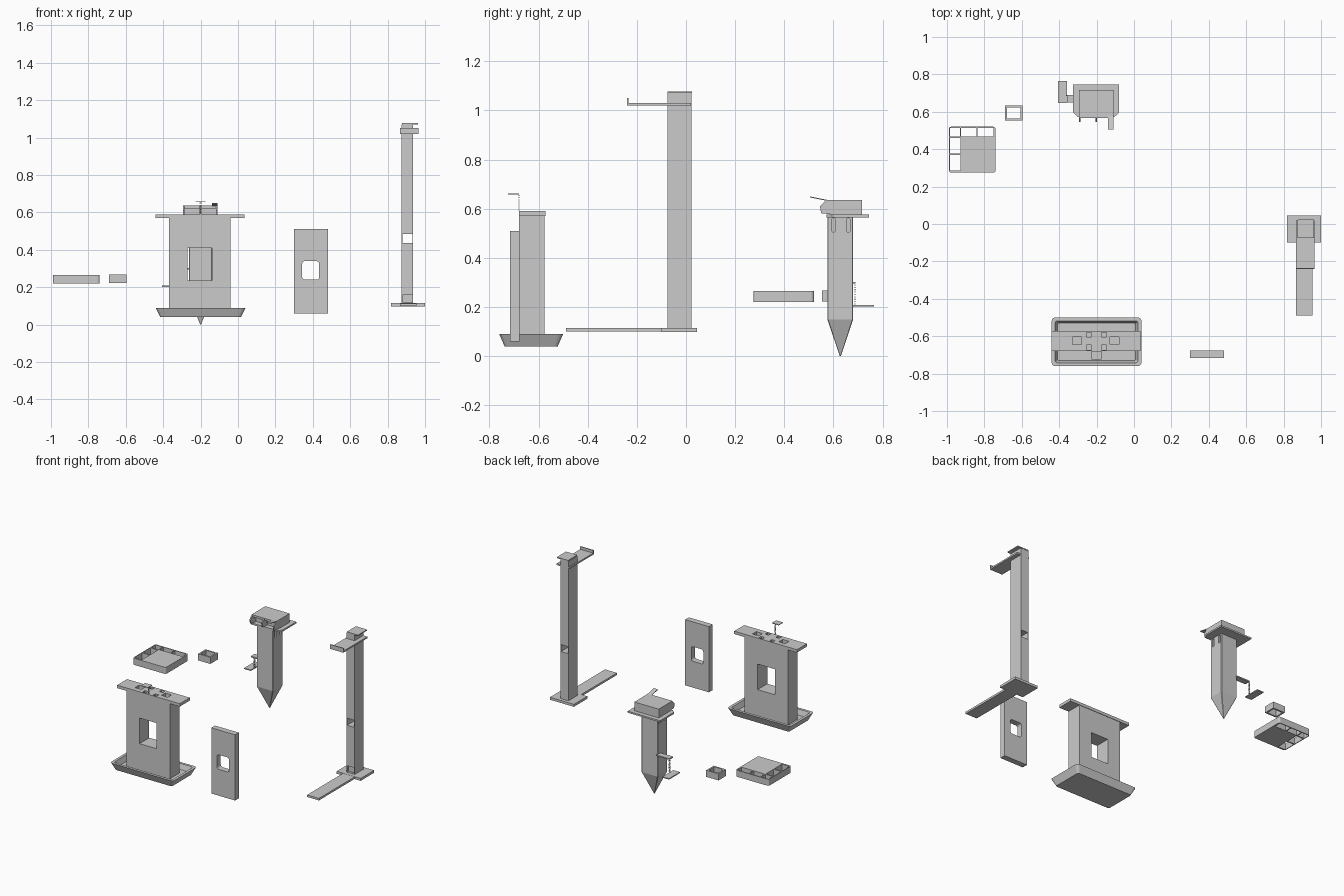
import bpy, bmesh, math
from mathutils import Vector

cube = bpy.data.objects.get("Cube")
if cube:
    bpy.data.objects.remove(cube, do_unlink=True)

grey = bpy.data.materials.new("light_grey")
grey.use_nodes = True
grey.diffuse_color = (0.6, 0.6, 0.6, 1)
grey.node_tree.nodes["Principled BSDF"].inputs["Base Color"].default_value = (0.6, 0.6, 0.6, 1)


def finish(name, bm):
    bmesh.ops.recalc_face_normals(bm, faces=bm.faces)
    mesh = bpy.data.meshes.new(name)
    bm.to_mesh(mesh)
    bm.free()
    mesh.materials.append(grey)
    obj = bpy.data.objects.new(name, mesh)
    bpy.context.collection.objects.link(obj)
    return obj


def box(name, x, y, z):
    """Box from (low, high) ranges on each axis."""
    bm = bmesh.new()
    bmesh.ops.create_cube(bm, size=1)
    for v in bm.verts:
        v.co = Vector([(a + b) / 2 + c * (b - a) for (a, b), c in zip((x, y, z), v.co)])
    return finish(name, bm)


def prism(name, points, axis, low, high):
    """Extrude a 2D outline along one axis."""
    bm = bmesh.new()
    ring = []
    for p in points:
        co = list(p)
        co.insert(axis, low)
        ring.append(bm.verts.new(co))
    face = bm.faces.new(ring)
    geo = bmesh.ops.extrude_face_region(bm, geom=[face])["geom"]
    move = Vector([high - low if i == axis else 0 for i in range(3)])
    bmesh.ops.translate(bm, vec=move, verts=[g for g in geo if isinstance(g, bmesh.types.BMVert)])
    return finish(name, bm)


def rounded(x, y, r, steps=3):
    """Outline of a rectangle with rounded corners."""
    corners = [(x[1] - r, y[1] - r), (x[0] + r, y[1] - r), (x[0] + r, y[0] + r), (x[1] - r, y[0] + r)]
    out = []
    for i, (cx, cy) in enumerate(corners):
        for k in range(steps + 1):
            a = math.pi / 2 * (i + k / steps)
            out.append((cx + r * math.cos(a), cy + r * math.sin(a)))
    return out


def loft(name, rings):
    """Skin a list of (outline, z) rings and cap both ends."""
    bm = bmesh.new()
    loops = [[bm.verts.new((px, py, z)) for px, py in pts] for pts, z in rings]
    n = len(loops[0])
    for a, b in zip(loops, loops[1:]):
        for i in range(n):
            bm.faces.new((a[i], a[(i + 1) % n], b[(i + 1) % n], b[i]))
    bm.faces.new(loops[0])
    bm.faces.new(loops[-1])
    return finish(name, bm)


def cut(target, *cutters):
    for cutter in cutters:
        cutter.hide_render = True
        mod = target.modifiers.new("cut", 'BOOLEAN')
        mod.operation = 'DIFFERENCE'
        mod.solver = 'EXACT'
        mod.object = cutter
        bpy.context.view_layer.objects.active = target
        bpy.ops.object.modifier_apply(modifier=mod.name)
        bpy.data.objects.remove(cutter, do_unlink=True)


def dashes(name, x, y, low, high, count):
    """Broken vertical line of thin links."""
    step = (high - low) / count
    for i in range(count):
        z = low + i * step
        box(f"{name}_{i + 1}", (x - 0.006, x + 0.006), (y - 0.002, y + 0.002), (z, z + step * 0.5))


def frame_rect(dx0, dy):
    return (-0.44 + dx0, 0.04 - dx0), (-0.76 + dy, -0.50 - dy)


# Wide housing: flared tray, windowed body and slotted top plate
loft("housing_tray", [
    (rounded(*frame_rect(0.025, 0.022), 0.012), 0.04),
    (rounded(*frame_rect(0, 0), 0.018), 0.09),
    (rounded(*frame_rect(0.018, 0.018), 0.012), 0.09),
    (rounded(*frame_rect(0.032, 0.03), 0.008), 0.055)])
body = box("housing_body", (-0.37, -0.04), (-0.68, -0.575), (0.05, 0.575))
cut(body, box("window_cutter", (-0.27, -0.14), (-0.8, -0.4), (0.235, 0.41)))
plate = box("housing_top_plate", (-0.44, 0.035), (-0.68, -0.572), (0.57, 0.59))
for side in (-1, 1):
    x = -0.205 + side * 0.10
    slots = [box("slot", (x - 0.024, x + 0.024), (-0.645, -0.603), (0.54, 0.6))]
    x = -0.2 + side * 0.04
    for y in (-0.66, -0.592):
        slots.append(box("slot", (x - 0.013, x + 0.013), (y - 0.013, y + 0.013), (0.54, 0.6)))
    for s in slots:
        twin = s.copy()
        bpy.context.collection.objects.link(twin)
        cut(body, twin)
        cut(plate, s)
box("housing_flag", (-0.227, -0.175), (-0.725, -0.68), (0.658, 0.662))
dashes("housing_flag_link", -0.2, -0.68, 0.59, 0.66, 9)

# Flat panel with an arched window
panel = box("panel", (0.30, 0.48), (-0.717, -0.677), (0.06, 0.51))
cut(panel, prism("arch", rounded((0.343, 0.434), (0.24, 0.34), 0.015), 1, -0.8, -0.6))

# Tall column with base, foot, bracket and cap
column = box("column", (0.875, 0.936), (-0.075, 0.022), (0.11, 1.07))
cut(column,
    box("slot", (0.879, 0.932), (-0.2, 0.2), (0.437, 0.485)),
    box("slot", (0.881, 0.932), (-0.2, -0.06), (0.117, 0.16)))
box("column_base", (0.818, 1.0), (-0.1, 0.045), (0.098, 0.115))
box("column_foot", (0.865, 0.955), (-0.488, -0.098), (0.1, 0.114))
box("column_bracket", (0.867, 0.966), (-0.24, 0.02), (1.02, 1.031))
box("column_bracket_lip", (0.867, 0.966), (-0.24, -0.234), (1.03, 1.05))
box("column_cap", (0.877, 0.962), (-0.075, 0.024), (1.07, 1.077))

# Pointed tower
tower_x, tower_y = (-0.262, -0.138), (0.575, 0.68)
tower = loft("tower", [
    (rounded((-0.202, -0.198), (0.626, 0.63), 0.001, 1), 0.0),
    (rounded(tower_x, tower_y, 0.003, 1), 0.15),
    (rounded(tower_x, tower_y, 0.003, 1), 0.57)])
for y in (0.6, 0.66):
    for x in tower_x:
        cut(tower, prism("slot", rounded((y - 0.007, y + 0.007), (0.505, 0.562), 0.006), 0, x - 0.012, x + 0.012))
prism("tower_flange", [(-0.325, 0.745), (-0.325, 0.595), (-0.30, 0.572), (-0.105, 0.572),
                       (-0.08, 0.595), (-0.08, 0.745)], 2, 0.565, 0.576)
box("tower_head", (-0.295, -0.11), (0.605, 0.716), (0.575, 0.625))
box("tower_roof", (-0.295, -0.11), (0.568, 0.716), (0.622, 0.636))
for x in (-0.291, -0.2025, -0.114):
    prism("tower_fin", [(0.61, 0.575), (0.61, 0.634), (0.568, 0.634), (0.545, 0.61), (0.55, 0.582)],
          0, x - 0.004, x + 0.004)
prism("tower_awning", [(0.505, 0.646), (0.505, 0.65), (0.575, 0.636), (0.575, 0.632)], 0, -0.14, -0.11)
box("tower_arm", (-0.357, -0.255), (0.65, 0.69), (0.295, 0.303))
dashes("tower_arm_link", -0.357, 0.687, 0.21, 0.297, 9)
box("tower_step", (-0.407, -0.357), (0.648, 0.765), (0.202, 0.209))

# Shallow tray with cells along the back and right sides
tray = prism("cell_tray", rounded((-0.99, -0.74), (0.275, 0.52), 0.012), 2, 0.22, 0.265)
cells = [((a, b), (0.468, 0.514)) for a, b in ((-0.985, -0.931), (-0.924, -0.842), (-0.836, -0.75))]
cells += [((-0.985, -0.928), r) for r in ((0.378, 0.46), (0.287, 0.369))]
for x, y in cells:
    cut(tray, box("cell", x, y, (0.1, 0.4)))

# Small open box
small = box("small_box", (-0.69, -0.597), (0.553, 0.634), (0.222, 0.267))
cut(small, box("opening", (-0.679, -0.608), (0.564, 0.623), (0.1, 0.4)))
